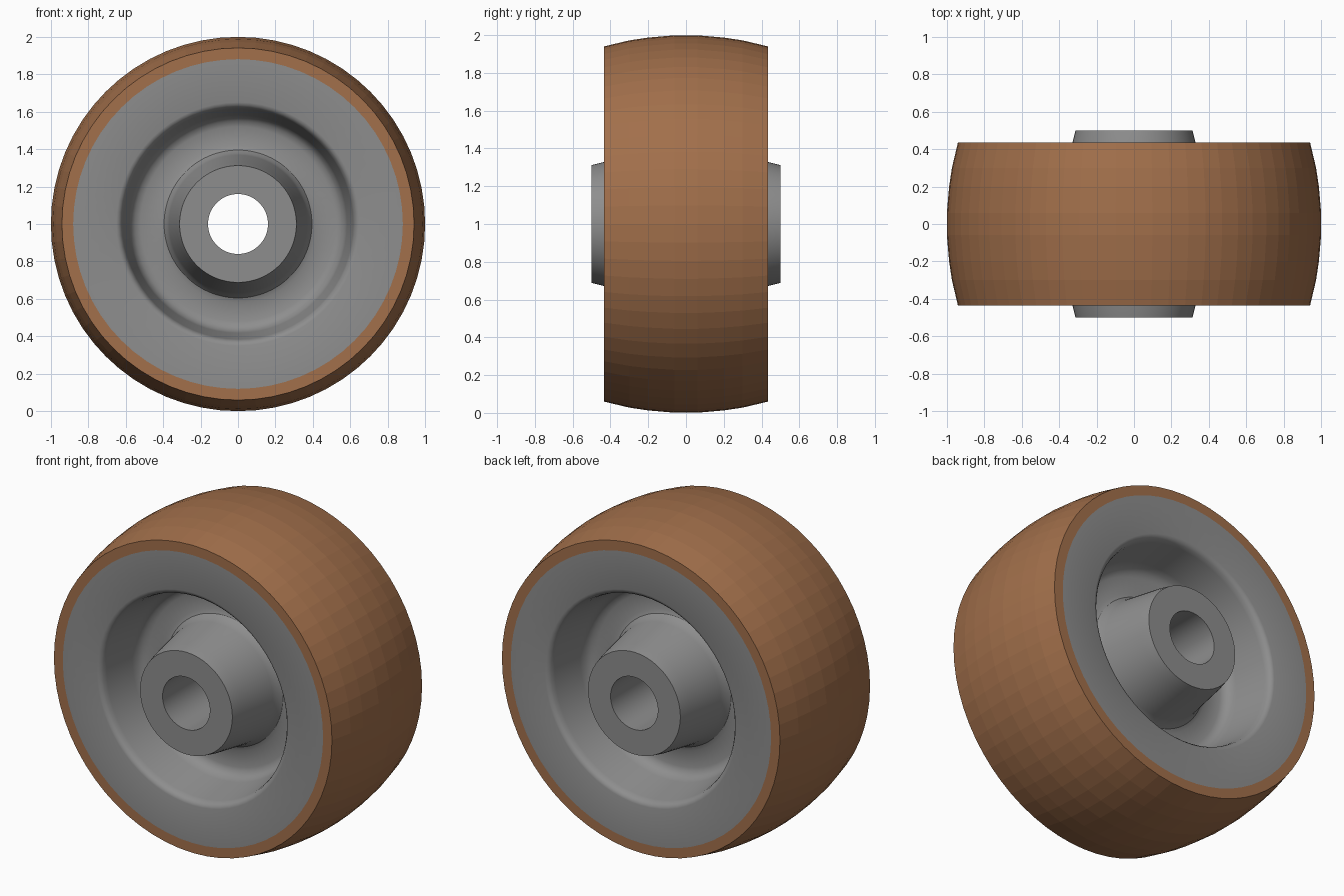
import bpy, bmesh, math

if "Cube" in bpy.data.objects:
    bpy.data.objects.remove(bpy.data.objects["Cube"])

AXLE_Z = 1.0


def material(name, rgb):
    m = bpy.data.materials.new(name)
    m.diffuse_color = (*rgb, 1)
    m.use_nodes = True
    m.node_tree.nodes["Principled BSDF"].inputs["Base Color"].default_value = m.diffuse_color
    return m


def lathe(name, profile, segments, mat, smooth):
    """Spin a closed (radius, y) profile around the axle, which runs along y."""
    bm = bmesh.new()
    rings = []
    for i in range(segments):
        a = 2 * math.pi * i / segments
        rings.append([bm.verts.new((r * math.cos(a), y, AXLE_Z + r * math.sin(a)))
                      for r, y in profile])
    n = len(profile)
    for i in range(segments):
        p, q = rings[i], rings[(i + 1) % segments]
        for j in range(n):
            k = (j + 1) % n
            bm.faces.new((p[j], p[k], q[k], q[j]))
    bmesh.ops.recalc_face_normals(bm, faces=bm.faces)
    mesh = bpy.data.meshes.new(name)
    bm.to_mesh(mesh)
    bm.free()
    mesh.materials.append(mat)
    ob = bpy.data.objects.new(name, mesh)
    bpy.context.collection.objects.link(ob)
    if smooth:
        bpy.ops.object.select_all(action='DESELECT')
        ob.select_set(True)
        bpy.context.view_layer.objects.active = ob
        bpy.ops.object.shade_smooth_by_angle(angle=math.radians(32))
    return ob


def mirrored(half):
    """Complete a half profile (y > 0) with its reflection (y < 0)."""
    return half + [(r, -y) for r, y in reversed(half)]


brown = material("brown_tread", (0.36, 0.16, 0.07))
grey = material("grey_rim", (0.27, 0.27, 0.27))

# Crowned tyre: inner edge, then the bulging tread
tyre = [(0.88, 0.435), (0.94, 0.435), (0.972, 0.3), (0.987, 0.2), (0.999, 0.06)]
lathe("tyre", mirrored(tyre), 64, brown, False)

# Wheel body: bore, tapered hub, filleted annular recess, flat rim
body = [(0.16, 0.5), (0.312, 0.5), (0.328, 0.435), (0.368, 0.19),
        (0.378, 0.155), (0.395, 0.13), (0.42, 0.12),
        (0.52, 0.12), (0.55, 0.13), (0.572, 0.155), (0.582, 0.19),
        (0.615, 0.39), (0.622, 0.415), (0.635, 0.43), (0.65, 0.435), (0.88, 0.435)]
lathe("wheel_body", mirrored(body), 64, grey, True)
